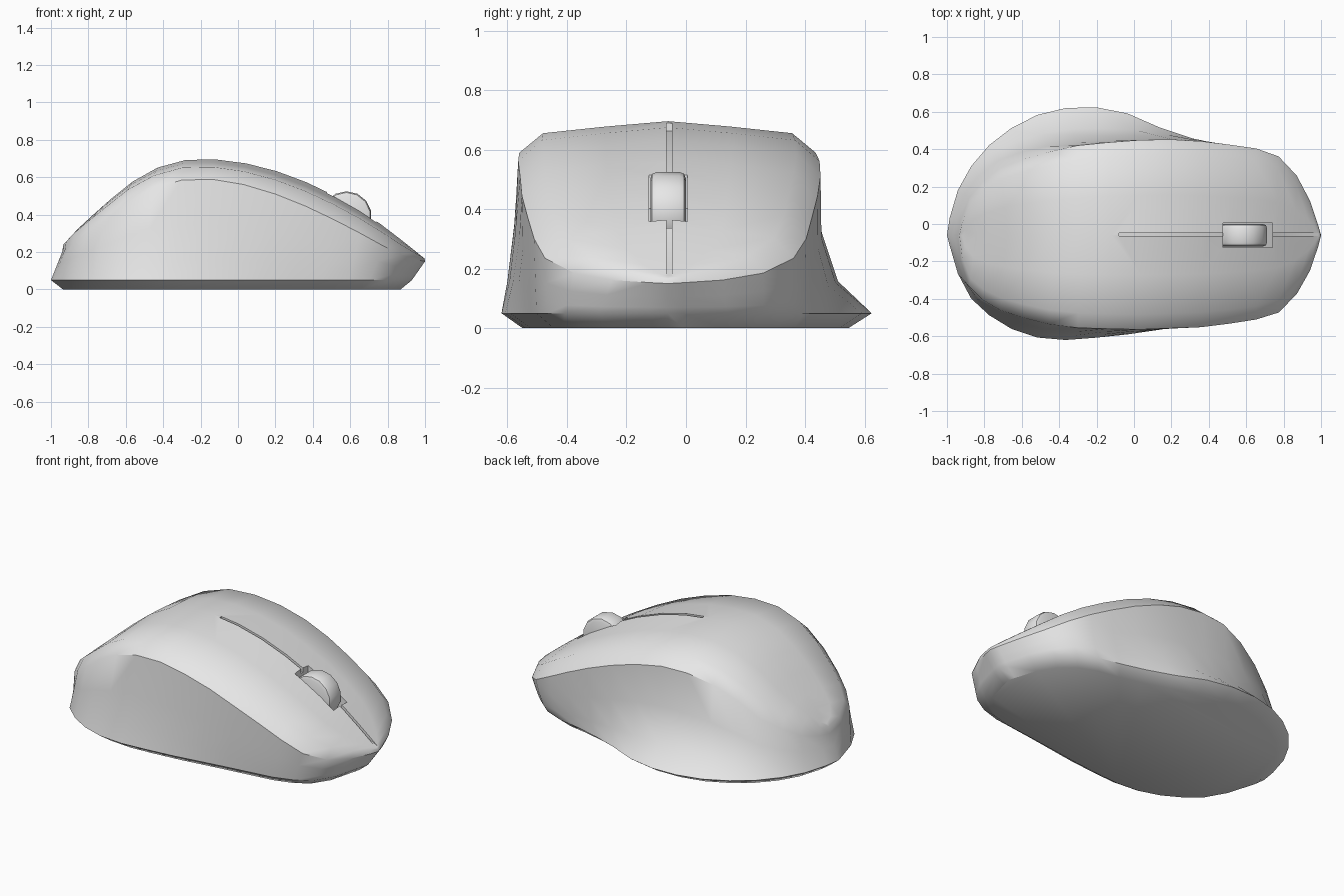
import bpy, bmesh, math

cube = bpy.data.objects.get("Cube")
if cube:
    bpy.data.objects.remove(cube)

MID = -0.06      # centre line of the shell
STEPS = 18       # stations from tail to nose

grey = bpy.data.materials.new("light grey")
grey.use_nodes = True
grey.diffuse_color = (0.8, 0.8, 0.8, 1)
grey.node_tree.nodes["Principled BSDF"].inputs["Base Color"].default_value = (0.8, 0.8, 0.8, 1)


def curve(points, x):
    """Piecewise linear height or width at x."""
    for (x0, a), (x1, b) in zip(points, points[1:]):
        if x <= x1:
            return a + (b - a) * max(0, (x - x0) / (x1 - x0))
    return points[-1][1]


def lerp(a, b, flat, up):
    return tuple(p + (q - p) * f for p, q, f in zip(a, b, (flat, flat, up)))


def make_object(name, bm):
    bmesh.ops.recalc_face_normals(bm, faces=bm.faces)
    mesh = bpy.data.meshes.new(name)
    bm.to_mesh(mesh)
    bm.free()
    mesh.materials.append(grey)
    obj = bpy.data.objects.new(name, mesh)
    bpy.context.collection.objects.link(obj)
    return obj


def activate(obj):
    bpy.ops.object.select_all(action='DESELECT')
    obj.select_set(True)
    bpy.context.view_layer.objects.active = obj


# Plan and height curves
RIM = {
    1: [(-1, MID), (-.97, .13), (-.87, .31), (-.75, .45), (-.6, .55), (-.45, .61), (-.28, .63),
        (-.15, .62), (-.03, .59), (.1, .53), (.25, .475), (.4, .43), (.6, .39), (.76, .32), (.86, .18), (.93, MID)],
    -1: [(-1, MID), (-.95, -.25), (-.87, -.4), (-.75, -.51), (-.6, -.59), (-.43, -.625),
         (-.1, -.6), (.3, -.54), (.6, -.5), (.78, -.44), (.87, -.3), (.93, MID)],
}
CREASE = {
    1: [(-.94, MID), (-.91, .1), (-.84, .2), (-.7, .31), (-.5, .375), (-.3, .42), (-.05, .445),
        (.15, .455), (.4, .44), (.68, .4), (.8, .35), (.9, .22), (.96, .08), (1, MID)],
    -1: [(-.94, MID), (-.92, -.25), (-.87, -.36), (-.75, -.45), (-.5, -.53), (-.3, -.555), (0, -.565),
         (.4, -.55), (.72, -.5), (.82, -.45), (.92, -.3), (.97, -.18), (1, MID)],
}
CREASE_Z = [(-.94, .2), (-.84, .28), (-.68, .39), (-.55, .5), (-.43, .55), (-.3, .585), (-.18, .595),
            (0, .57), (.2, .51), (.4, .43), (.6, .33), (.8, .22), (.9, .17), (1, .15)]
RIDGE_Z = [(-.9, .265), (-.84, .34), (-.74, .43), (-.6, .555), (-.45, .645), (-.31, .69), (-.18, .7),
           (-.05, .69), (.1, .665), (.25, .62), (.4, .56), (.55, .485), (.71, .39), (.9, .245), (.985, .175)]


def station(points, t):
    """Point on a plan curve at fraction t of its length in x."""
    x = points[0][0] + (points[-1][0] - points[0][0]) * t
    return x, curve(points, x)


def half_section(t, side):
    """Points from the base up to the ridge on one side."""
    rim = (*station(RIM[side], t), .05)
    cx, cy = station(CREASE[side], t)
    crease = (cx, cy, curve(CREASE_Z, cx))
    rx, rz = station(RIDGE_Z, t)
    ridge = (rx, MID, rz)
    base = (rim[0] * .935, (rim[1] + .03) * .88 - .03, 0)
    waist = (.42 if side > 0 else .12) * math.sin(math.pi * t)
    return [base, rim,
            lerp(rim, crease, .2 + waist, .2), lerp(rim, crease, .55 + waist, .55),
            crease, lerp(crease, ridge, .16, .62), lerp(crease, ridge, .58, .83), ridge]


# Shell: loft both halves between the tail and the nose
bm = bmesh.new()
for side in (1, -1):
    rows = []
    for i in range(STEPS + 1):
        t = (1 - math.cos(math.pi * i / STEPS)) / 2
        rows.append([bm.verts.new(p) for p in half_section(t, side)])
    for a, b in zip(rows, rows[1:]):
        for j in range(len(a) - 1):
            bm.faces.new((a[j], a[j + 1], b[j + 1], b[j]))
bmesh.ops.remove_doubles(bm, verts=bm.verts, dist=0.0005)
# Flat underside
rim_edges = [e for e in bm.edges if e.is_boundary]
bmesh.ops.contextual_create(bm, geom=rim_edges)
shell = make_object("mouse_shell", bm)


# Cutters: button split along the ridge and a well for the wheel
def slot_cutter(name, xs, half_width, depth, y):
    bm = bmesh.new()
    rings = []
    for x in xs:
        z = curve(RIDGE_Z, x)
        rings.append([bm.verts.new((x, y + s * half_width, z + h))
                      for s, h in ((-1, -depth), (1, -depth), (1, .08), (-1, .08))])
    for a, b in zip(rings, rings[1:]):
        for j in range(4):
            k = (j + 1) % 4
            bm.faces.new((a[j], a[k], b[k], b[j]))
    bm.faces.new(rings[0])
    bm.faces.new(rings[-1])
    cutter = make_object(name, bm)
    cutter.hide_render = True
    return cutter


cutters = [
    slot_cutter("split_cutter", [-.08, .1, .25, .4, .55, .71, .9, 1.05], .009, .03, MID + .004),
    slot_cutter("wheel_well_cutter", [.475, .6, .74], .065, .12, MID),
]
for cutter in cutters:
    activate(shell)
    mod = shell.modifiers.new("cut", 'BOOLEAN')
    mod.operation = 'DIFFERENCE'
    mod.solver = 'EXACT'
    mod.object = cutter
    bpy.ops.object.modifier_apply(modifier=mod.name)
    bpy.data.objects.remove(cutter)

# Scroll wheel
bpy.ops.mesh.primitive_cylinder_add(vertices=14, radius=.135, depth=.12,
                                    location=(.58, MID, .39), rotation=(math.pi / 2, 0, 0))
wheel = bpy.context.object
wheel.name = "scroll_wheel"
wheel.data.materials.append(grey)
bevel = wheel.modifiers.new("rounded_rim", 'BEVEL')
bevel.width = .022
bevel.segments = 2
bevel.angle_limit = math.radians(50)
bpy.ops.object.modifier_apply(modifier=bevel.name)

for obj in (shell, wheel):
    activate(obj)
    bpy.ops.object.shade_smooth_by_angle(angle=math.radians(40))
